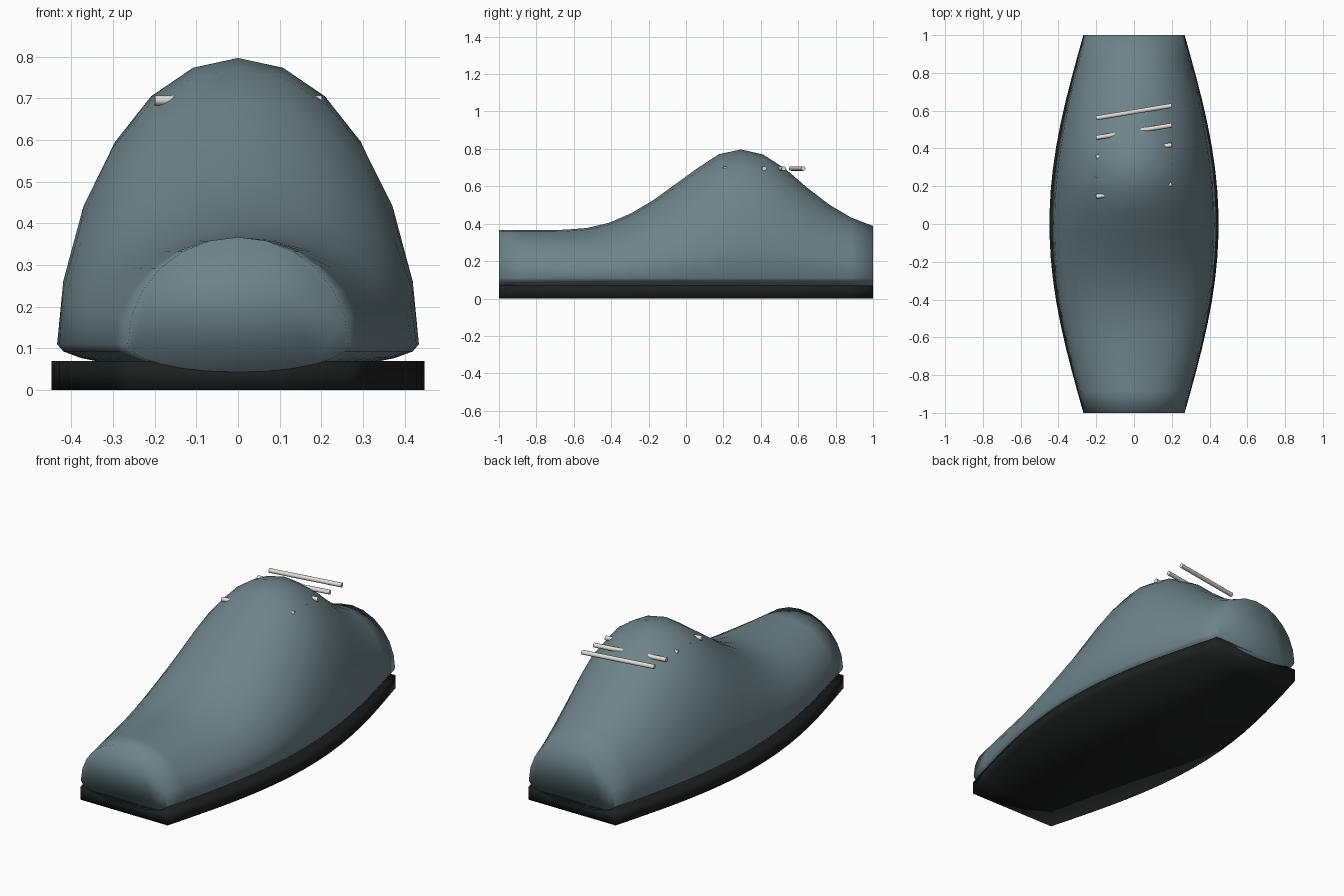
import bpy, bmesh
from math import sin, cos, pi
from mathutils import Vector

if "Cube" in bpy.data.objects:
    bpy.data.objects.remove(bpy.data.objects["Cube"])


def material(name, rgb):
    m = bpy.data.materials.new(name)
    m.diffuse_color = (*rgb, 1)
    m.use_nodes = True
    m.node_tree.nodes["Principled BSDF"].inputs["Base Color"].default_value = m.diffuse_color
    return m


def loft(name, rings, mat):
    """Skin a row of closed rings, cap both ends and shade smooth."""
    bm = bmesh.new()
    rows = [[bm.verts.new(p) for p in ring] for ring in rings]
    count = len(rows[0])
    for a, b in zip(rows, rows[1:]):
        for k in range(count):
            n = (k + 1) % count
            bm.faces.new((a[k], a[n], b[n], b[k]))
    bm.faces.new(rows[0])
    bm.faces.new(rows[-1])
    bmesh.ops.recalc_face_normals(bm, faces=bm.faces)
    for f in bm.faces:
        f.smooth = True
    me = bpy.data.meshes.new(name)
    bm.to_mesh(me)
    bm.free()
    ob = bpy.data.objects.new(name, me)
    bpy.context.collection.objects.link(ob)
    me.materials.append(mat)


fabric = material("fabric", (0.155, 0.23, 0.25))
rubber = material("rubber", (0.013, 0.014, 0.014))
cord = material("cord", (0.75, 0.73, 0.69))

# Crown height at each station, toe to heel
crown = [.367, .366, .366, .368, .377, .405, .455, .525, .61,
         .695, .772, .797, .77, .695, .593, .503, .433, .388]
stations = [-1 + 2 * i / 17 for i in range(18)]

# Shoe upper: elliptical sections with a shallow lower half
upper = []
for y, top in zip(stations, crown):
    w = .265 + .17 * cos(pi * y / 2)
    ring = []
    for k in range(24):
        a = 2 * pi * k / 24
        h = top - .11 if cos(a) > 0 else .067
        ring.append((w * sin(a), y, .11 + h * cos(a)))
    upper.append(ring)
loft("shoe_upper", upper, fabric)

# Sole: solid bowed slab
sole = []
for y in stations:
    w = .268 + .18 * cos(pi * y / 2)
    sole.append([(-w, y, 0), (w, y, 0), (w, y, .07), (-w, y, .07)])
loft("sole", sole, rubber)

# Laces: slanted straight rods crossing the crown
for i in range(5):
    p = Vector((-.2, .145 + .104 * i, .695))
    q = Vector((.2, .211 + .104 * i, .695))
    bpy.ops.mesh.primitive_cylinder_add(vertices=12, radius=.012,
                                        depth=(q - p).length, location=(p + q) / 2)
    lace = bpy.context.object
    lace.name = f"lace_{i + 1}"
    lace.rotation_euler = (q - p).to_track_quat('Z', 'Y').to_euler()
    lace.data.materials.append(cord)
    bpy.ops.object.shade_smooth_by_angle(angle=pi / 5)
